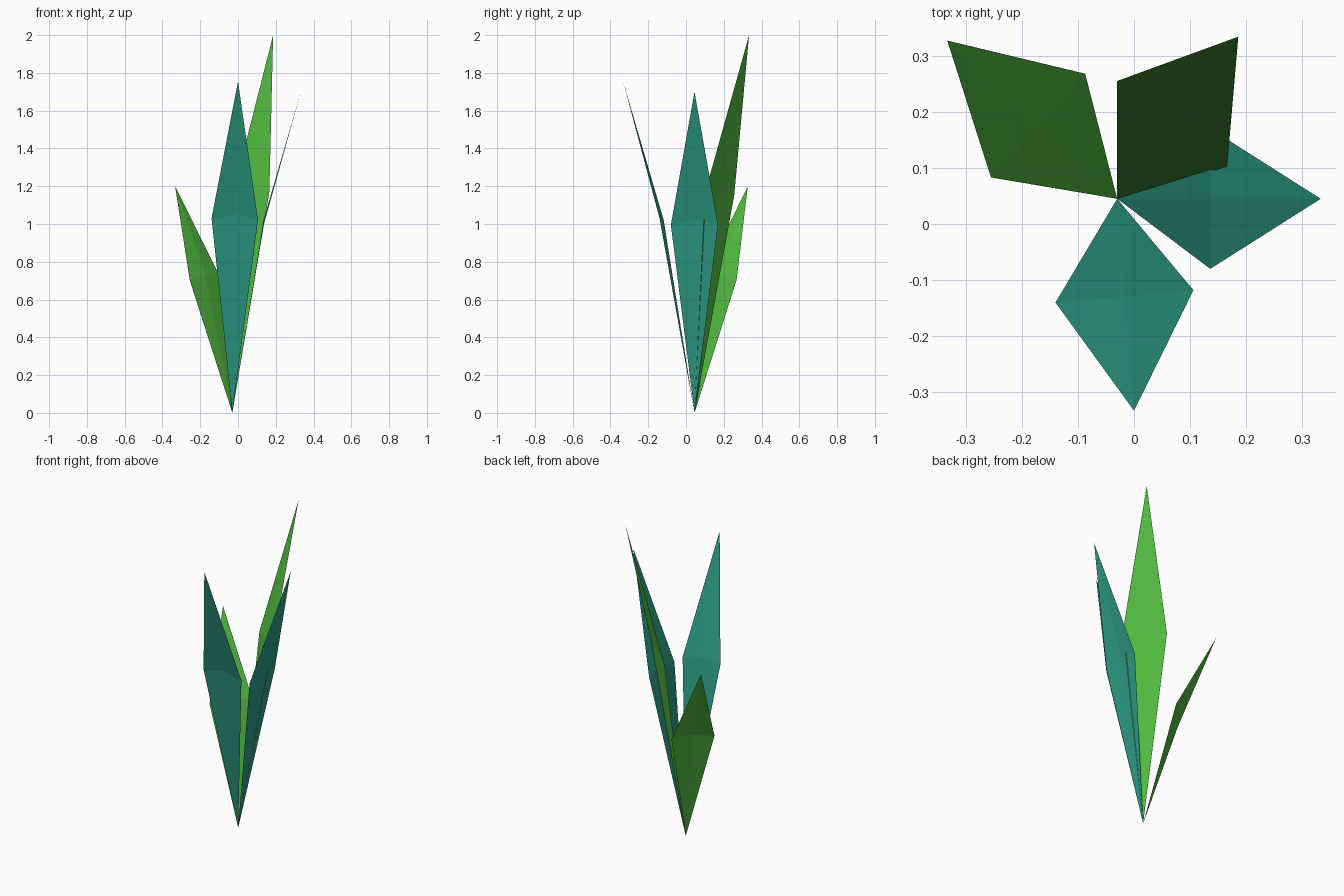
import bpy
import bmesh
from mathutils import Vector

if "Cube" in bpy.data.objects:
    bpy.data.objects.remove(bpy.data.objects["Cube"])


def material(name, rgb):
    m = bpy.data.materials.new(name)
    m.diffuse_color = (*rgb, 1.0)
    m.use_nodes = True
    m.node_tree.nodes["Principled BSDF"].inputs["Base Color"].default_value = m.diffuse_color
    return m


GREEN = material("leaf green", (0.084, 0.497, 0.051))
TEAL = material("leaf teal", (0.025, 0.332, 0.238))

# All blades grow from one shared root point
ROOT = Vector((-0.03, 0.045, 0.0))


def leaf(name, side_a, side_b, tip, mat, rise=0.02):
    """Thin kite-shaped blade, folded across its widest line."""
    a, b, t = Vector(side_a), Vector(side_b), Vector(tip)
    middle = (a + b) / 2 + Vector((0, 0, rise))
    bm = bmesh.new()
    rim = [bm.verts.new(p) for p in (ROOT, a, t, b)]
    hub = bm.verts.new(middle)
    for i in range(4):
        bm.faces.new((rim[i], rim[(i + 1) % 4], hub))
    # Blades face inward and up
    bm.normal_update()
    if sum(f.normal.z for f in bm.faces) < 0:
        bmesh.ops.reverse_faces(bm, faces=bm.faces[:])
    mesh = bpy.data.meshes.new(name)
    bm.to_mesh(mesh)
    bm.free()
    mesh.materials.append(mat)
    obj = bpy.data.objects.new(name, mesh)
    bpy.context.collection.objects.link(obj)
    return obj


# Teal blades at the front and right
leaf("front_leaf", (-0.14, -0.14, 1.03), (0.106, -0.118, 1.02),
     (0.0, -0.333, 1.755), TEAL, 0.025)
leaf("right_leaf", (0.136, -0.08, 0.995), (0.136, 0.17, 0.995),
     (0.333, 0.045, 1.70), TEAL, 0.03)

# Green blades at the back
leaf("tall_back_leaf", (-0.03, 0.255, 1.15), (0.166, 0.102, 1.17),
     (0.186, 0.334, 2.0), GREEN)
leaf("short_back_leaf", (-0.255, 0.083, 0.70), (-0.087, 0.268, 0.705),
     (-0.333, 0.327, 1.20), GREEN)
